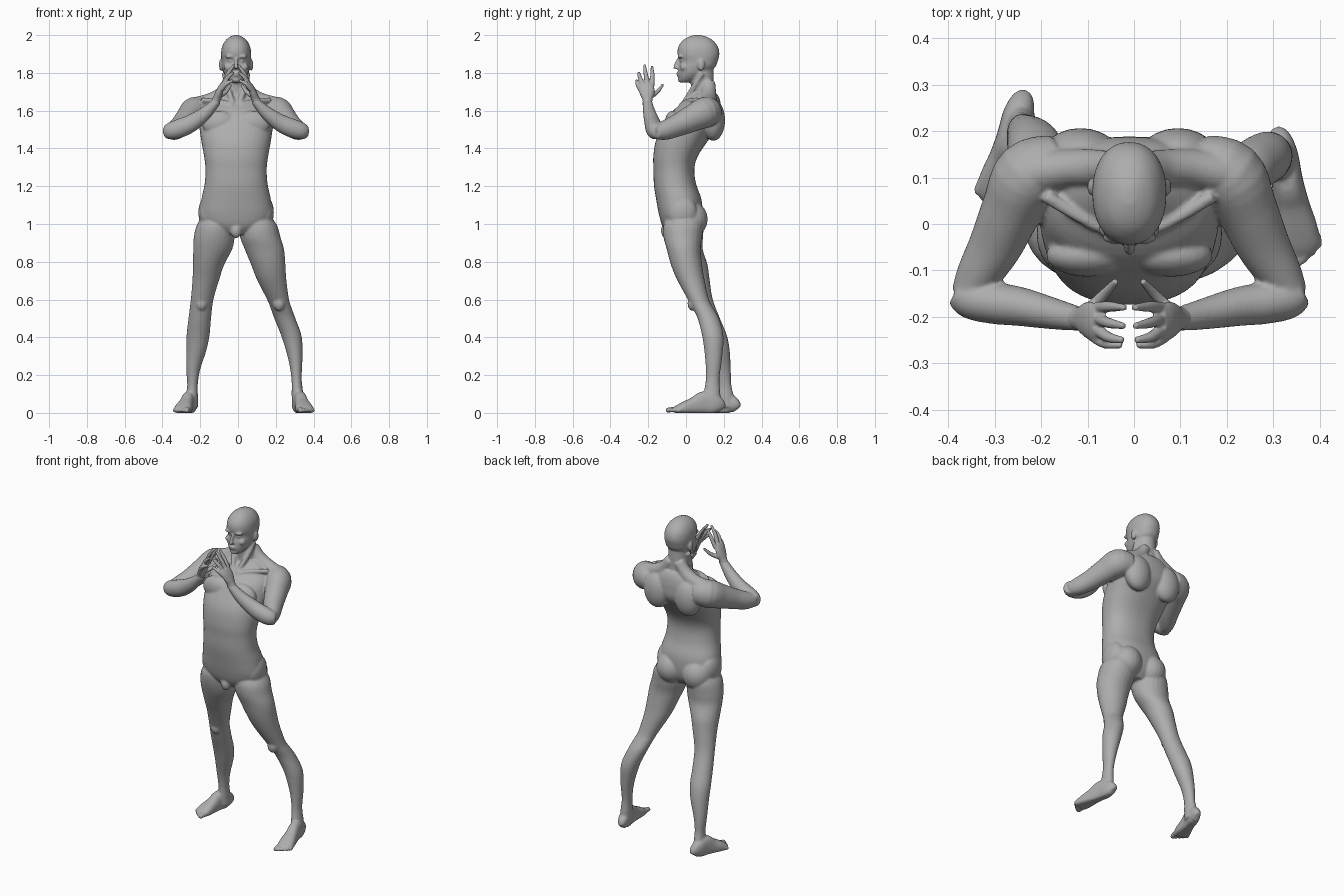
import bpy, bmesh, math
from mathutils import Vector, Matrix

if "Cube" in bpy.data.objects:
    bpy.data.objects.remove(bpy.data.objects["Cube"], do_unlink=True)

X, Y, Z = Vector((1, 0, 0)), Vector((0, 1, 0)), Vector((0, 0, 1))
MID = -0.01  # x of the body's middle plane

skin = bpy.data.materials.new("grey skin")
skin.use_nodes = True
skin.diffuse_color = (0.42, 0.42, 0.42, 1)
skin.node_tree.nodes["Principled BSDF"].inputs["Base Color"].default_value = (0.42, 0.42, 0.42, 1)


def smooth_path(rings, steps=4):
    """Catmull-Rom interpolation of (x, y, z, ra, rb) rings."""
    out = []
    n = len(rings)
    for i in range(n - 1):
        p = [rings[max(i - 1, 0)], rings[i], rings[i + 1], rings[min(i + 2, n - 1)]]
        for k in range(steps):
            t = k / steps
            out.append([0.5 * (2 * b + (c - a) * t + (2 * a - 5 * b + 4 * c - d) * t * t
                               + (3 * b - a - 3 * c + d) * t ** 3) for a, b, c, d in zip(*p)])
    return out + [list(rings[-1])]


def loft(bm, rings, hint=Z, flat=False, power=2.0, sides=24):
    """Closed tube through elliptical rings; flat keeps every ring horizontal."""
    path = smooth_path(rings)
    loops = []
    for i, (x, y, z, ra, rb) in enumerate(path):
        a = Vector(path[max(i - 1, 0)][:3])
        b = Vector(path[min(i + 1, len(path) - 1)][:3])
        t = Z if flat else (b - a).normalized()
        u = (Y if flat else hint).cross(t).normalized()
        v = t.cross(u)
        loop = []
        for k in range(sides):
            c, s = math.cos(2 * math.pi * k / sides), math.sin(2 * math.pi * k / sides)
            c = math.copysign(abs(c) ** (2 / power), c)
            s = math.copysign(abs(s) ** (2 / power), s)
            p = Vector((x, y, z)) + u * ra * c + v * rb * s
            p.z = max(p.z, 0)
            loop.append(bm.verts.new(p))
        loops.append(loop)
    for p, q in zip(loops, loops[1:]):
        for k in range(sides):
            j = (k + 1) % sides
            bm.faces.new((p[k], p[j], q[j], q[k]))
    bm.faces.new(loops[0][::-1])
    bm.faces.new(loops[-1])


def blob(bm, centre, radii):
    bmesh.ops.create_uvsphere(bm, u_segments=20, v_segments=14, radius=1,
                              matrix=Matrix.Translation(centre) @ Matrix.Diagonal((*radii, 1)))


def side(s, rings):
    """Place rings given by distance from the middle plane on side s."""
    return [(MID + s * r[0], *r[1:]) for r in rings]


def finish(bm, name, voxel, rounds):
    """Fuse the overlapping volumes into one smooth skin."""
    bmesh.ops.recalc_face_normals(bm, faces=bm.faces)
    me = bpy.data.meshes.new(name)
    bm.to_mesh(me)
    bm.free()
    me.materials.append(skin)
    ob = bpy.data.objects.new(name, me)
    bpy.context.collection.objects.link(ob)
    fuse = ob.modifiers.new("fuse", 'REMESH')
    fuse.mode, fuse.voxel_size, fuse.use_smooth_shade = 'VOXEL', voxel, True
    relax = ob.modifiers.new("relax", 'SMOOTH')
    relax.factor, relax.iterations = 0.5, rounds
    bpy.context.view_layer.objects.active = ob
    for m in ("fuse", "relax"):
        bpy.ops.object.modifier_apply(modifier=m)
    return ob


body = bmesh.new()

# torso, from groin to base of neck
loft(body, [(MID, -.025, .945, .07, .07), (MID, -.025, .99, .16, .1), (MID, -.028, 1.05, .192, .115),
            (MID, -.038, 1.13, .184, .12), (MID, -.058, 1.21, .167, .112), (MID, -.064, 1.29, .162, .108),
            (MID, -.055, 1.36, .17, .118), (MID, -.017, 1.45, .186, .14), (MID, .033, 1.53, .195, .148),
            (MID, .06, 1.6, .185, .128), (MID, .09, 1.655, .14, .09), (MID, .1, 1.69, .09, .065)],
     flat=True, power=2.25, sides=40)
# neck
loft(body, [(MID, .095, 1.62, .075, .07), (MID, .09, 1.70, .064, .06),
            (MID, .085, 1.77, .06, .062), (MID, .085, 1.84, .058, .06)], flat=True)
# head
loft(body, [(MID, -.005, 1.748, .022, .022), (MID, .008, 1.765, .042, .044), (MID, .033, 1.795, .062, .075),
            (MID, .057, 1.83, .073, .097), (MID, .068, 1.862, .077, .1), (MID, .066, 1.9, .08, .111),
            (MID, .064, 1.94, .074, .104), (MID, .063, 1.972, .056, .08), (MID, .062, 1.99, .034, .05),
            (MID, .061, 2.0, .012, .018)], flat=True, power=2.2, sides=32)
# nose, lips, chin, groin
loft(body, [(MID, -.036, 1.875, .008, .01), (MID, -.05, 1.845, .009, .012), (MID, -.054, 1.822, .014, .013)], hint=Y)
blob(body, (MID, -.043, 1.797, ), (.021, .009, .006))
blob(body, (MID, -.04, 1.785), (.018, .009, .006))
blob(body, (MID, -.026, 1.763), (.023, .017, .014))
blob(body, (MID, -.105, .965), (.03, .028, .04))

for s in (1, -1):
    # brow, cheek, eye, ear
    for c, r in [((.03, -.03, 1.886), (.03, .014, .009)), ((.044, -.01, 1.83), (.022, .022, .02)),
                 ((.03, -.021, 1.864), (.013, .012, .009)), ((.08, .08, 1.842), (.011, .019, .032)),
                 # chest, shoulder blade, buttock, flank
                 ((.088, -.068, 1.53), (.092, .046, .07)), ((.105, .145, 1.55), (.085, .062, .11)),
                 ((.088, .025, 1.025), (.09, .09, .095)), ((.15, -.02, 1.06), (.05, .08, .09))]:
        blob(body, (MID + s * c[0], c[1], c[2]), r)
    # trapezius, collar bone, neck muscle
    loft(body, side(s, [(.03, .12, 1.75, .03, .035), (.07, .12, 1.69, .04, .04),
                        (.13, .12, 1.65, .045, .042), (.2, .11, 1.63, .045, .045)]), hint=Y)
    loft(body, side(s, [(.02, -.025, 1.63, .014, .014), (.09, .005, 1.65, .012, .012),
                        (.18, .06, 1.655, .015, .015)]))
    loft(body, side(s, [(.015, -.015, 1.635, .013, .013), (.045, .04, 1.72, .016, .016),
                        (.06, .085, 1.80, .016, .016)]), hint=Y)
    # upper arm with shoulder
    loft(body, side(s, [(.15, .135, 1.59, .06, .065), (.215, .105, 1.592, .076, .082),
                        (.252, .035, 1.56, .066, .072), (.288, -.045, 1.523, .058, .06),
                        (.325, -.11, 1.497, .048, .052), (.345, -.155, 1.49, .04, .042)]))
    # forearm
    loft(body, side(s, [(.372, -.145, 1.49, .03, .035), (.345, -.16, 1.493, .043, .046),
                        (.295, -.17, 1.508, .045, .05), (.235, -.178, 1.535, .042, .046),
                        (.165, -.193, 1.585, .034, .036), (.115, -.203, 1.635, .027, .025),
                        (.1, -.204, 1.655, .025, .022)]))

# legs, hip to heel
loft(body, [(.095, -.01, 1.04, .08, .09), (.108, -.015, .99, .1, .105), (.118, -.017, .93, .107, .102),
            (.14, -.012, .865, .104, .09), (.16, .003, .785, .091, .083), (.178, .025, .706, .078, .073),
            (.212, .066, .6, .058, .056), (.23, .093, .55, .056, .055), (.25, .12, .495, .056, .057),
            (.285, .143, .4, .053, .056), (.304, .146, .28, .037, .044), (.31, .141, .18, .027, .036),
            (.315, .138, .1, .031, .044), (.318, .14, .03, .033, .045)], flat=True)
loft(body, [(-.11, -.01, 1.04, .08, .09), (-.12, -.012, .99, .1, .105), (-.126, -.01, .93, .108, .1),
            (-.134, .0, .865, .103, .089), (-.156, .03, .785, .083, .084), (-.17, .055, .706, .071, .07),
            (-.19, .086, .6, .06, .056), (-.203, .125, .495, .06, .057), (-.211, .157, .415, .061, .058),
            (-.22, .178, .335, .054, .053), (-.237, .196, .23, .037, .041), (-.241, .204, .15, .028, .036),
            (-.243, .21, .09, .031, .042), (-.243, .215, .03, .033, .044)], flat=True)
# kneecaps
blob(body, (.217, .035, .58), (.032, .027, .04))
blob(body, (-.193, .058, .58), (.032, .027, .04))


def foot(heel, tip, s):
    heel, tip = Vector((*heel, 0)), Vector((*tip, 0))
    d = tip - heel
    outer = Vector((-d.y, d.x, 0)).normalized() * s
    # sole and instep
    rings = [(0, .016, .045), (.05, .028, .075), (.15, .034, .1), (.32, .034, .115),
             (.5, .038, .085), (.68, .046, .06), (.8, .046, .042), (.86, .04, .03)]
    loft(body, [(*(heel + d * f + Z * (h / 2 - .004)), w, h / 2 + .004) for f, w, h in rings], power=2.4)
    # toes
    for i, reach in enumerate((1, .985, .95, .91, .86)):
        r = .014 if i == 0 else .0105
        o = outer * (-.034 + .0185 * i)
        loft(body, [(*(heel + d * f + o * k + Z * z), r * q, r * q) for f, k, z, q in
                    ((.72, .9, .02, 1), (reach - .07, 1, .016, 1), (reach - .02, 1, .012, 1), (reach, 1, .011, .5))],
             sides=12)


foot((.312, .19), (.366, -.1), 1)
foot((-.24, .268), (-.308, .018), -1)
finish(body, "body", .006, 4)

# hands, fingertips meeting in front of the face
for s, label in ((1, "left"), (-1, "right")):
    hand = bmesh.new()
    loft(hand, side(s, [(.115, -.203, 1.635, .024, .024), (.103, -.204, 1.66, .027, .022),
                        (.092, -.206, 1.69, .038, .02), (.08, -.21, 1.72, .042, .017),
                        (.068, -.212, 1.744, .036, .012)]), hint=X)
    fingers = [((.07, -.18, 1.73), (.042, -.178, 1.785), (.01, -.18, 1.836)),
               ((.07, -.203, 1.735), (.045, -.213, 1.792), (.011, -.22, 1.842)),
               ((.072, -.225, 1.73), (.045, -.244, 1.775), (.013, -.25, 1.803)),
               ((.078, -.242, 1.712), (.052, -.257, 1.742), (.016, -.261, 1.76)),
               ((.09, -.185, 1.675), (.055, -.152, 1.70), (.028, -.122, 1.738))]
    for points in fingers:
        loft(hand, side(s, [(*p, r, r) for p, r in zip(points, (.0125, .0115, .007))]), hint=Y, sides=12)
    finish(hand, label + "_hand", .004, 2)
